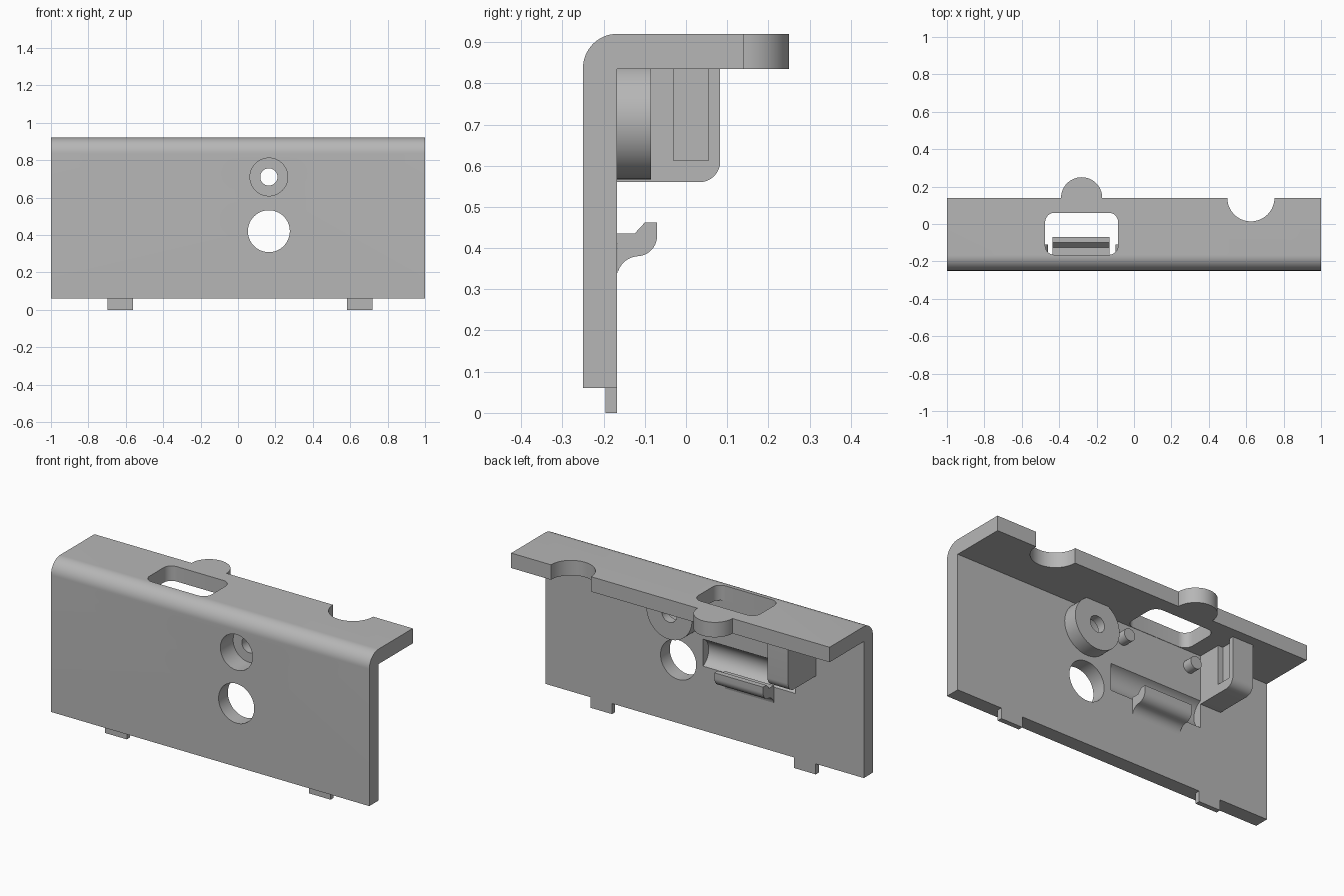
import bpy, bmesh
from math import cos, sin, radians

if "Cube" in bpy.data.objects:
    bpy.data.objects.remove(bpy.data.objects["Cube"])

grey = bpy.data.materials.new("plain grey")
grey.use_nodes = True
grey.diffuse_color = (0.47, 0.47, 0.47, 1)
grey.node_tree.nodes["Principled BSDF"].inputs["Base Color"].default_value = (0.47, 0.47, 0.47, 1)

PLACE = {
    "X": lambda u, v, d: (d, u, v),
    "Y": lambda u, v, d: (u, d, v),
    "Z": lambda u, v, d: (u, v, d),
}
parts = []


def arc(u, v, r, start, end, steps=16):
    angles = [radians(start + (end - start) * i / steps) for i in range(steps + 1)]
    return [(u + r * cos(a), v + r * sin(a)) for a in angles]


def circle(u, v, r):
    return arc(u, v, r, 0, 360, 64)[:-1]


def rect(u0, u1, v0, v1):
    return [(u0, v0), (u1, v0), (u1, v1), (u0, v1)]


def prism(name, profile, axis, start, end, keep=True):
    """Extrude a flat profile along one axis."""
    bm = bmesh.new()
    put = PLACE[axis]
    face = bm.faces.new([bm.verts.new(put(u, v, start)) for u, v in profile])
    moved = bmesh.ops.extrude_face_region(bm, geom=[face])["geom"]
    offset = put(0, 0, end - start)
    bmesh.ops.translate(bm, vec=offset, verts=[g for g in moved if isinstance(g, bmesh.types.BMVert)])
    bmesh.ops.recalc_face_normals(bm, faces=bm.faces[:])
    mesh = bpy.data.meshes.new(name)
    bm.to_mesh(mesh)
    bm.free()
    mesh.materials.append(grey)
    obj = bpy.data.objects.new(name, mesh)
    bpy.context.collection.objects.link(obj)
    if keep:
        parts.append(obj)
    return obj


def cut(target, profile, axis, start, end):
    """Cut a prism out of a part."""
    cutter = prism("cutter", profile, axis, start, end, keep=False)
    cutter.hide_render = True
    mod = target.modifiers.new("cut", "BOOLEAN")
    mod.operation = "DIFFERENCE"
    mod.solver = "EXACT"
    mod.object = cutter
    bpy.context.view_layer.objects.active = target
    bpy.ops.object.modifier_apply(modifier=mod.name)
    bpy.data.objects.remove(cutter)


FRONT, INNER, BACK = -0.25, -0.167, 0.14
UNDER, TOP = 0.835, 0.92
HOLE_X, BORE_Z = 0.165, 0.71

# Bent sheet: upright front and top shelf
bracket = prism("bracket", [(FRONT, 0.06), (INNER, 0.06), (INNER, UNDER), (BACK, UNDER), (BACK, TOP)]
                + arc(INNER, TOP - 0.083, 0.083, 90, 180), "X", -1, 1)

# Rounded window and round notch in the shelf
r = 0.05
window = (arc(-0.085 - r, 0.06 - r, r, 0, 90, 8) + arc(-0.475 + r, 0.06 - r, r, 90, 180, 8)
          + arc(-0.475 + r, -0.165 + r, r, 180, 270, 8) + arc(-0.085 - r, -0.165 + r, r, 270, 360, 8))
cut(bracket, window, "Z", 0.8, 1.0)
cut(bracket, circle(0.625, BACK, 0.126), "Z", 0.8, 1.0)

# Round hole, screw recess and curved groove in the upright
cut(bracket, circle(HOLE_X, 0.42, 0.112), "Y", -0.3, -0.1)
cut(bracket, circle(HOLE_X, BORE_Z, 0.101), "Y", -0.3, -0.1)
cut(bracket, circle(-0.135, 0.502, 0.083), "X", -0.57, 0.01)

# Half-round tab behind the shelf
prism("back_tab", arc(-0.28, BACK, 0.11, 0, 180, 32), "Z", UNDER, TOP)

# Screw boss with stepped bore
boss = prism("screw_boss", circle(HOLE_X, BORE_Z, 0.143), "Y", INNER - 0.02, -0.085)
cut(boss, circle(HOLE_X, BORE_Z, 0.101), "Y", -0.3, -0.135)
cut(boss, circle(HOLE_X, BORE_Z, 0.046), "Y", -0.2, 0)

# Support block with a shallow pocket
block = prism("support_block", [(INNER, UNDER), (INNER, 0.56)]
              + arc(0.033, 0.61, 0.05, -90, 0, 8) + [(0.083, UNDER)], "X", -0.70, -0.57)
cut(block, rect(-0.03, 0.055, 0.613, 0.9), "X", -0.60, -0.5)

# Catch hook below the window
prism("catch_hook", [(INNER, 0.435), (-0.125, 0.435), (-0.1, 0.462), (-0.07, 0.462)]
      + arc(-0.12, 0.43, 0.05, 0, -90, 10) + arc(-0.115, 0.328, 0.052, 90, 172, 10),
      "X", -0.435, -0.13)

# Locating pins and bottom feet
for side, x in (("right", -0.495), ("left", -0.065)):
    prism(side + "_pin", circle(x, 0.745, 0.035), "Y", INNER - 0.01, -0.11)
for side, x in (("right", -0.63), ("left", 0.65)):
    prism(side + "_foot", rect(x - 0.068, x + 0.068, 0, 0.06), "Y", -0.195, INNER)

# Smooth the curves, keep the edges crisp
bpy.ops.object.select_all(action="DESELECT")
for obj in parts:
    obj.select_set(True)
bpy.context.view_layer.objects.active = bracket
bpy.ops.object.shade_smooth_by_angle(angle=radians(30))
